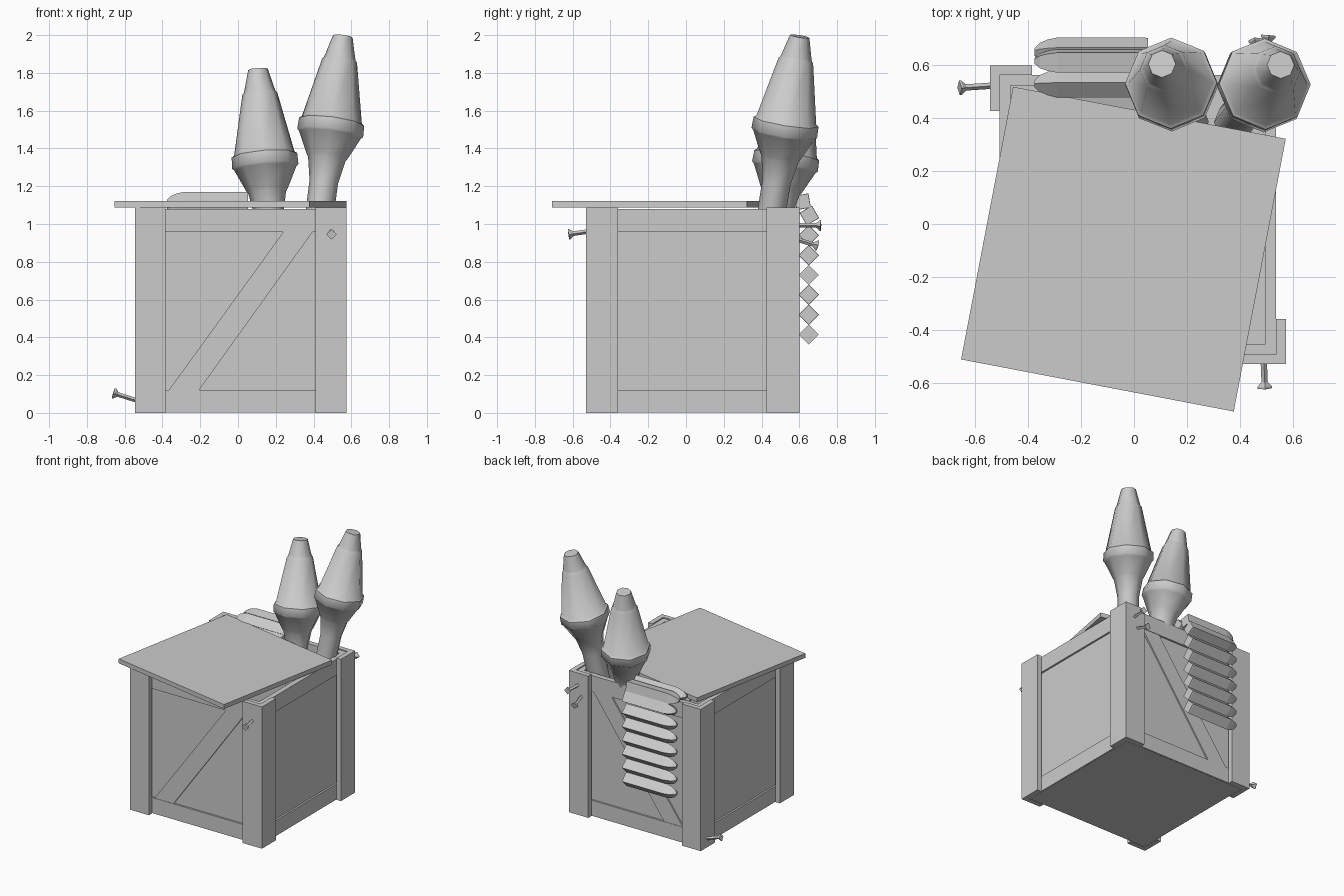
import bpy, bmesh, math
from mathutils import Vector, Matrix

cube = bpy.data.objects.get("Cube")
if cube:
    bpy.data.objects.remove(cube, do_unlink=True)

grey = bpy.data.materials.new("plain_grey")
grey.use_nodes = True
COLOUR = (0.6, 0.6, 0.6, 1)
grey.diffuse_color = COLOUR
grey.node_tree.nodes["Principled BSDF"].inputs["Base Color"].default_value = COLOUR


def finish(name, bm, smooth=None):
    bmesh.ops.recalc_face_normals(bm, faces=bm.faces)
    me = bpy.data.meshes.new(name)
    bm.to_mesh(me)
    bm.free()
    me.materials.append(grey)
    ob = bpy.data.objects.new(name, me)
    bpy.context.collection.objects.link(ob)
    if smooth:
        bpy.ops.object.select_all(action='DESELECT')
        ob.select_set(True)
        bpy.context.view_layer.objects.active = ob
        bpy.ops.object.shade_smooth_by_angle(angle=math.radians(smooth))
    return ob


def add_box(bm, x, y, z):
    m = Matrix.Translation(((x[0] + x[1]) / 2, (y[0] + y[1]) / 2, (z[0] + z[1]) / 2))
    m = m @ Matrix.Diagonal((x[1] - x[0], y[1] - y[0], z[1] - z[0], 1))
    bmesh.ops.create_cube(bm, size=1, matrix=m)


def box(name, x, y, z):
    bm = bmesh.new()
    add_box(bm, x, y, z)
    return finish(name, bm)


def lathe(name, profile, base, axis, sides, roll=0.0, smooth=None):
    """Closed solid from (radius, distance along axis) pairs."""
    rot = Vector((0, 0, 1)).rotation_difference(Vector(axis).normalized()).to_matrix()
    bm = bmesh.new()
    rings = []
    for r, t in profile:
        ring = []
        for i in range(sides):
            a = roll + math.tau * i / sides
            ring.append(bm.verts.new(Vector(base) + rot @ Vector((r * math.cos(a), r * math.sin(a), t))))
        rings.append(ring)
    for lo, hi in zip(rings, rings[1:]):
        for i in range(sides):
            j = (i + 1) % sides
            bm.faces.new((lo[i], lo[j], hi[j], hi[i]))
    bm.faces.new(rings[0][::-1])
    bm.faces.new(rings[-1])
    return finish(name, bm, smooth)


# Crate extents: corner boards, then rails, then recessed panels
X0, X1, Y0, Y1 = -0.545, 0.575, -0.53, 0.60
PX0, PX1, PY0, PY1 = -0.385, 0.41, -0.36, 0.427
STEP, TOP = 0.037, 1.08
RX0, RX1, RY0, RY1 = X0 + STEP, X1 - STEP, Y0 + STEP, Y1 - STEP
IX0, IX1, IY0, IY1 = RX0 + 0.04, RX1 - 0.04, RY0 + 0.04, RY1 - 0.04
D = 0.014

# L-shaped corner boards
for yn, yo, yr, yp in (("front", Y0, RY0, PY0), ("back", Y1, RY1, PY1)):
    for xn, xo, xr, xp in (("right", X0, RX0, PX0), ("left", X1, RX1, PX1)):
        bm = bmesh.new()
        add_box(bm, sorted((xo, xp)), sorted((yo, yr)), (0, 1.088))
        add_box(bm, sorted((xo, xr)), sorted((yr, yp)), (0, 1.088))
        finish(f"{yn}_{xn}_corner_board", bm)

# Recessed panels and floor
Z = (0.02, TOP - 0.005)
box("front_panel", (RX0 + D, RX1 - D), (RY0 + D, IY0), Z)
box("back_panel", (RX0 + D, RX1 - D), (IY1, RY1 - D), Z)
box("right_panel", (RX0 + D, IX0), (IY0, IY1), Z)
box("left_panel", (IX1, RX1 - D), (IY0, IY1), Z)
box("floor", (RX0 + 0.01, RX1 - 0.01), (RY0 + 0.01, RY1 - 0.01), (0.002, 0.04))

# Horizontal rails, top and bottom
for level, z in (("bottom", (0.003, 0.122)), ("top", (0.958, TOP))):
    box(f"front_{level}_rail", (RX0, RX1), (RY0, IY0), z)
    box(f"back_{level}_rail", (RX0, RX1), (IY1, RY1), z)
    box(f"right_{level}_rail", (RX0, IX0), (IY0, IY1), z)
    box(f"left_{level}_rail", (IX1, RX1), (IY0, IY1), z)

# Diagonal braces on the front and back
for name, y0, y1 in (("front_brace", RY0 + 0.003, IY0), ("back_brace", IY1, RY1 - 0.003)):
    bm = bmesh.new()
    corners = [(-0.365, 0.122), (-0.205, 0.122), (0.395, 0.958), (0.24, 0.958)]
    face = bm.faces.new([bm.verts.new((x, y0, z)) for x, z in corners])
    ext = bmesh.ops.extrude_face_region(bm, geom=[face])
    verts = [g for g in ext["geom"] if isinstance(g, bmesh.types.BMVert)]
    bmesh.ops.translate(bm, verts=verts, vec=(0, y1 - y0, 0))
    finish(name, bm)

# Loose lid, turned on top of the crate
lid = box("lid", (-0.525, 0.525), (-0.525, 0.525), (1.088, 1.122))
lid.location = (-0.04, -0.095, 0)
lid.rotation_euler.z = math.radians(-10.8)

# Nails: shaft with a flared square head
nails = {
    "front_nail": ((0.49, -0.50, 0.963), (0.495, -0.622, 0.945)),
    "side_nail": ((-0.51, 0.525, 0.058), (-0.66, 0.515, 0.105)),
    "upper_back_nail": ((0.495, 0.56, 0.995), (0.508, 0.714, 0.992)),
    "lower_back_nail": ((0.475, 0.56, 0.925), (0.46, 0.698, 0.885)),
}
for name, (a, b) in nails.items():
    v = Vector(b) - Vector(a)
    n = v.length
    lathe(name, [(0.012, 0), (0.012, n - 0.025), (0.028, n - 0.007), (0.028, n)], a, v, 4)

# Rockets: stem, flare, ringed body, stepped nose
ROCKET = [(0.074, -0.5), (0.076, 0.11), (0.1, 0.235), (0.11, 0.25), (0.165, 0.365),
          (0.176, 0.375), (0.174, 0.435), (0.16, 0.445), (0.093, 0.765),
          (0.085, 0.775), (0.08, 0.79), (0.052, 0.897)]
lathe("tall_rocket", ROCKET, (0.44, 0.462, 1.115), (0.115, 0.14, 0.88), 8, 0, 50)
lathe("short_rocket", ROCKET, (0.172, 0.465, 0.935), (-0.066, 0.14, 0.88), 8, 0, 50)

# Cartridge belt hanging over the back wall
CARTRIDGE = [(0.052, 0), (0.054, 0.01), (0.054, 0.345), (0.046, 0.38),
             (0.033, 0.41), (0.012, 0.43)]
belt = [(0.65, 0.415 + 0.105 * i, 0) for i in range(6)]
belt += [(0.653, 1.045, 15), (0.617, 1.118, 35), (0.53, 1.115, 5), (0.47, 1.075, 30)]
for i, (y, z, turn) in enumerate(belt):
    lathe(f"cartridge_{i + 1}", CARTRIDGE, (0.053, y, z), (-1, 0, 0), 4, math.radians(turn))
